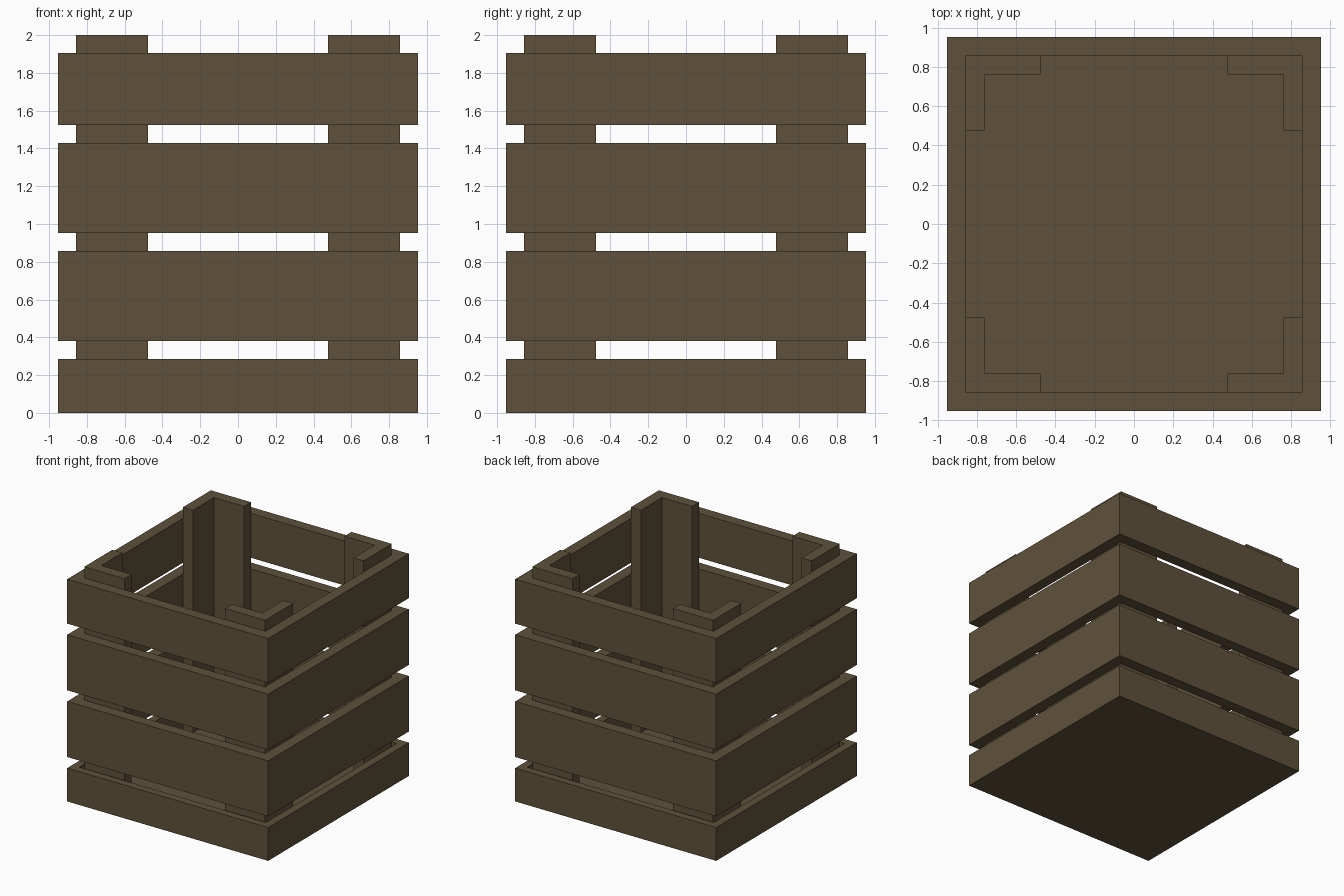
import bpy, bmesh

if "Cube" in bpy.data.objects:
    bpy.data.objects.remove(bpy.data.objects["Cube"])

U = 2 / 21  # board thickness, the module of the whole crate

wood = bpy.data.materials.new("dark_brown_wood")
wood.diffuse_color = (0.112, 0.083, 0.043, 1)
wood.use_nodes = True
wood.node_tree.nodes["Principled BSDF"].inputs["Base Color"].default_value = wood.diffuse_color


def prism(name, outline, z0, z1, hole=None):
    """Extrude an outline upwards; an optional matching hole makes it a frame."""
    bm = bmesh.new()
    outer = [bm.verts.new((x * U, y * U, z0 * U)) for x, y in outline]
    if hole:
        inner = [bm.verts.new((x * U, y * U, z0 * U)) for x, y in hole]
        n = len(outer)
        for i in range(n):
            j = (i + 1) % n
            bm.faces.new((outer[i], outer[j], inner[j], inner[i]))
    else:
        bm.faces.new(outer)
    ext = bmesh.ops.extrude_face_region(bm, geom=bm.faces[:])
    verts = [g for g in ext["geom"] if isinstance(g, bmesh.types.BMVert)]
    bmesh.ops.translate(bm, verts=verts, vec=(0, 0, (z1 - z0) * U))
    bmesh.ops.recalc_face_normals(bm, faces=bm.faces[:])
    return finish(name, bm)


def finish(name, bm):
    mesh = bpy.data.meshes.new(name)
    bm.to_mesh(mesh)
    bm.free()
    mesh.materials.append(wood)
    obj = bpy.data.objects.new(name, mesh)
    bpy.context.collection.objects.link(obj)
    return obj


def square(r):
    return [(-r, -r), (r, -r), (r, r), (-r, r)]


# Bottom tray: solid block with the top face inset and sunk to the floor
tray = bmesh.new()
bmesh.ops.create_cube(tray, size=1)
for v in tray.verts:
    v.co = (v.co.x * 20 * U, v.co.y * 20 * U, (v.co.z + 0.5) * 3 * U)
top = max(tray.faces, key=lambda f: f.calc_center_median().z)
bmesh.ops.inset_individual(tray, faces=[top], thickness=U)
down = bmesh.ops.extrude_face_region(tray, geom=[top])
bmesh.ops.translate(tray, vec=(0, 0, -2 * U),
                    verts=[g for g in down["geom"] if isinstance(g, bmesh.types.BMVert)])
if top.is_valid:
    bmesh.ops.delete(tray, geom=[top], context='FACES_ONLY')
bmesh.ops.recalc_face_normals(tray, faces=tray.faces[:])
finish("bottom_tray", tray)

# Slat rings around the sides
for name, z0, z1 in (("lower", 4, 9), ("middle", 10, 15), ("upper", 16, 20)):
    prism(name + "_slat_ring", square(10), z0, z1, square(9))

# L-shaped corner posts inside the slats
L = [(9, 9), (5, 9), (5, 8), (8, 8), (8, 5), (9, 5)]
for sy, depth in ((-1, "front"), (1, "back")):
    for sx, side in ((-1, "left"), (1, "right")):
        prism(f"{depth}_{side}_post", [(sx * x, sy * y) for x, y in L], 1, 21)
